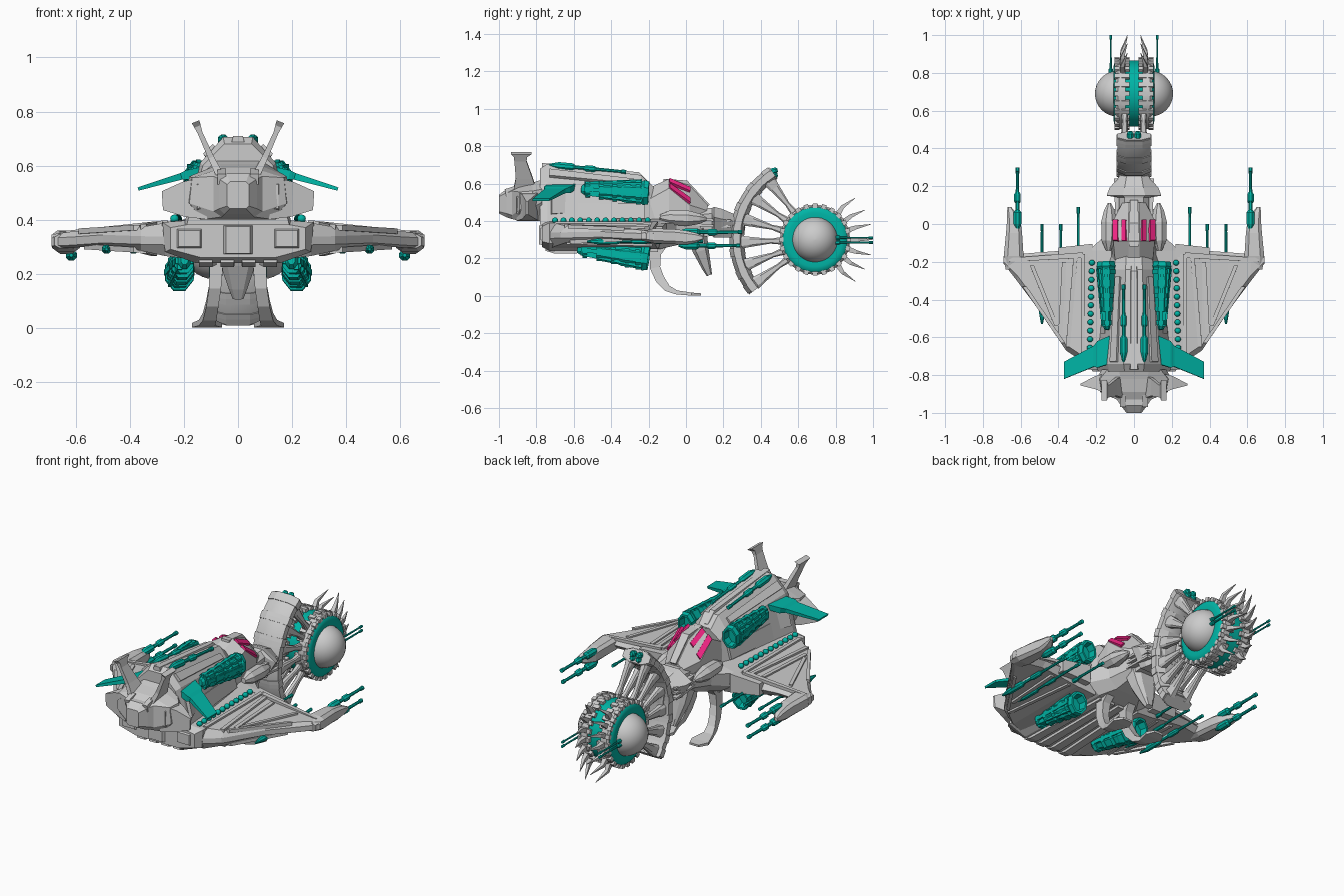
import bpy, bmesh
from math import sin, cos, pi, radians
from mathutils import Vector as V

TEAL, PINK = (0.0, 0.46, 0.38, 1), (0.95, 0.02, 0.25, 1)
mats = {}

def part(name, lofts, color=None, mirror=False, smooth=False):
    """One object from a list of lofts; each loft is a list of equal-length rings."""
    bm = bmesh.new()
    for rings in lofts:
        vs = [[bm.verts.new(p) for p in r] for r in rings]
        n = len(vs[0])
        for a, b in zip(vs, vs[1:]):
            for i in range(n):
                bm.faces.new((a[i], a[(i + 1) % n], b[(i + 1) % n], b[i]))
        bm.faces.new(vs[0])
        bm.faces.new(vs[-1])
    bmesh.ops.recalc_face_normals(bm, faces=bm.faces)
    me = bpy.data.meshes.new(name)
    bm.to_mesh(me)
    bm.free()
    ob = bpy.data.objects.new(name, me)
    bpy.context.collection.objects.link(ob)
    if color:
        if color not in mats:
            mats[color] = bpy.data.materials.new("teal" if color == TEAL else "pink")
            mats[color].diffuse_color = color
        me.materials.append(mats[color])
    if smooth:
        for p in me.polygons:
            p.use_smooth = True
        me.set_sharp_from_angle(angle=radians(35))
    if mirror:
        ob.modifiers.new("mirror", 'MIRROR').use_mirror_merge = False
    return ob

def hull(sections):
    """Symmetric loft along y from half profiles (x, z)."""
    return [[(x, y, z) for x, z in h] + [(-x, y, z) for x, z in reversed(h)] for y, h in sections]

def lathe(p0, p1, prof, n=8):
    """Round loft from p0 to p1; profile is (fraction along, radius)."""
    p0, p1 = V(p0), V(p1)
    a = (p1 - p0).normalized()
    u = a.cross(V((0, 0, 1)))
    u = (u if u.length > .01 else V((1, 0, 0))).normalized()
    w = a.cross(u)
    return [[p0.lerp(p1, t) + r * (u * cos(2 * pi * (i + .5) / n) + w * sin(2 * pi * (i + .5) / n))
             for i in range(n)] for t, r in prof]

def sweep(pts, side=(1, 0, 0), chamfer=1.0):
    """Box-like section along a path; pts are (x, y, z, width along side, height)."""
    P, side, rings = [V(p[:3]) for p in pts], V(side).normalized(), []
    c = chamfer
    shape = [(1, 1), (-1, 1), (-1, -1), (1, -1)] if c == 1 else \
        [(1, c), (c, 1), (-c, 1), (-1, c), (-1, -c), (-c, -1), (c, -1), (1, -c)]
    for i, p in enumerate(pts):
        t = (P[min(i + 1, len(P) - 1)] - P[max(i - 1, 0)]).normalized()
        up = t.cross(side).normalized()
        rings.append([P[i] + side * (sx * p[3] / 2) + up * (sy * p[4] / 2) for sx, sy in shape])
    return rings

def gun(x, y0, y1, z, s, z1=None):
    prof = [(0, .3), (.05, .6), (.12, 1), (.3, 1), (.34, .5), (.45, .5), (.48, .85),
            (.58, .85), (.62, .45), (.93, .4), (.94, .55), (1, .55)]
    return lathe((x, y0, z), (x, y1, z if z1 is None else z1), [(t, r * s) for t, r in prof])

def ball(c, r, n=32, m=16):
    return lathe((c[0] - r, c[1], c[2]), (c[0] + r, c[1], c[2]),
                 [((1 - cos(pi * k / m)) / 2, max(r * sin(pi * k / m), .0005)) for k in range(m + 1)], n)

# --- Fuselage and lower hull
part("upper_hull", [hull([
    (-.78, [(.05, .68), (.13, .60), (.19, .38)]), (-.74, [(.055, .705), (.14, .61), (.20, .38)]),
    (-.24, [(.045, .645), (.10, .57), (.15, .38)]), (-.15, [(.04, .56), (.09, .50), (.12, .38)])])])
part("roof_spine", [hull([(-.77, [(.018, .71), (.03, .66)]), (-.25, [(.015, .66), (.025, .62)]),
                          (-.19, [(.012, .60), (.02, .56)])])])
part("hull_panels", [sweep([(.105, -.73, .655, .05, .02), (.082, -.28, .607, .035, .02)], (1, 0, -1)),
                     sweep([(.175, -.72, .50, .13, .02), (.132, -.6, .50, .12, .02)], (.25, 0, -1)),
                     sweep([(.158, -.58, .45, .09, .02), (.13, -.22, .45, .08, .02)], (.25, 0, -1))], mirror=True)
part("lower_hull", [hull([
    (-.77, [(.14, .39), (.25, .37), (.25, .29), (.14, .26)]),
    (-.73, [(.15, .40), (.28, .39), (.27, .28), (.16, .24)]),
    (-.14, [(.12, .41), (.24, .385), (.21, .30), (.13, .25)]),
    (-.05, [(.09, .43), (.14, .39), (.13, .32), (.08, .27)]),
    (.08, [(.06, .44), (.09, .41), (.09, .34), (.06, .31)])])])
part("stern_plates", [sweep([(0, -.785, .325, .09, .10), (0, -.74, .325, .14, .12)]),
                      sweep([(.18, -.78, .33, .08, .06), (.18, -.75, .33, .11, .09)])], mirror=True)
part("belly_strakes", [sweep([(x, -.75, .25, .05, .02), (x, -.7, .24, .05, .03), (x * .8, -.15, .25, .04, .03)])
                       for x in (.04, .12)], mirror=True)
part("light_beads", [ball((.235 - .012 * (k / 11), -.70 + .045 * k, .403), .016, 10, 6) for k in range(12)],
     TEAL, True, True)

# --- Tail block, fins
part("tail_block", [hull([
    (-.77, [(.08, .62), (.14, .57), (.17, .50), (.13, .40)]),
    (-.82, [(.07, .605), (.18, .56), (.20, .47), (.14, .40)]),
    (-.89, [(.06, .59), (.17, .555), (.18, .46), (.13, .40)]),
    (-.93, [(.05, .57), (.09, .56), (.09, .43), (.06, .41)]),
    (-.96, [(.04, .57), (.07, .55), (.07, .44), (.05, .42)]),
    (-1.0, [(.03, .54), (.04, .53), (.04, .45), (.03, .44)])])])
part("tail_side_spurs", [sweep([(.12, -.845, .48, .12, .16), (.20, -.84, .475, .07, .13),
                                (.28, -.85, .47, .01, .07)], (0, 1, 0))], mirror=True)
part("tail_plates", [sweep([(.13, -.905, .485, .04, .09), (.13, -.86, .485, .06, .13)]),
                     sweep([(.06, -.965, .55, .03, .04), (.06, -.90, .565, .03, .05)])], mirror=True)
part("tail_masts", [sweep([(.06, -.86, .55, .13, .03), (.10, -.865, .63, .09, .022), (.14, -.885, .72, .065, .018),
                           (.15, -.885, .745, .07, .025), (.157, -.88, .762, .11, .03)], (0, 1, 0))], mirror=True)
part("tail_wings", [sweep([(.11, -.66, .585, .15, .03), (.19, -.69, .565, .14, .035), (.21, -.70, .56, .11, .025),
                           (.37, -.775, .513, .09, .012)], (0, 1, 0))], TEAL, True)

# --- Wings
def wing_ring(x, yf, yb, zt, zb):
    zm, d = (zt + zb) / 2, min(.03, (yf - yb) / 4)
    return [(x, yf, zm), (x, yf - d, zt), (x, yb + d, zt), (x, yb, zm + .01), (x, yb, zm - .02),
            (x, yb + d, zb), (x, yf - d, zb)]
part("wings", [[wing_ring(.15, -.12, -.76, .385, .25), wing_ring(.27, -.13, -.73, .388, .265),
                wing_ring(.36, -.14, -.67, .372, .285), wing_ring(.50, -.15, -.46, .362, .305),
                wing_ring(.62, -.16, -.30, .355, .295), wing_ring(.69, -.17, -.21, .345, .30)]], mirror=True)
part("wing_ribs", [sweep([(a, b, z, .022, .02), (c, d, w, .022, .02)]) for a, b, z, c, d, w in
     [(.27, -.70, .387, .27, -.16, .387), (.35, -.65, .373, .31, -.18, .381), (.375, -.63, .37, .58, -.33, .357),
      (.39, -.58, .367, .37, -.20, .37), (.41, -.54, .367, .54, -.22, .359), (.35, -.64, .285, .31, -.18, .275),
      (.375, -.62, .288, .56, -.34, .30), (.40, -.55, .29, .42, -.19, .292)]]
     + [sweep([(.27, -.165, .387, .03, .02), (.66, -.19, .348, .02, .016)], (0, 1, 0))], mirror=True)
part("wing_root_leading_blocks", [sweep([(.22, -.14, .335, .07, .11), (.40, -.15, .335, .05, .07)], (0, 1, 0))],
     mirror=True)
part("wingtip_horns", [sweep([(.635, -.24, .32, .09, .05), (.637, -.17, .32, .105, .08), (.635, -.05, .315, .085, .08),
                              (.636, 0, .31, .075, .075), (.645, .05, .31, .055, .055), (.66, .09, .31, .02, .02)],
                             chamfer=.6)], mirror=True)
part("wingtip_guns", [gun(.617, -.04, .30, .34, .022), gun(.617, -.04, .29, .268, .022)], TEAL, True)
part("wing_guns", [gun(.487, -.53, 0, .29, .018), gun(.387, -.53, 0, .29, .018), gun(.295, -.45, .09, .29, .018)],
     TEAL, True)
part("gun_pylons", [sweep([(x, -.42, .305, .012, .04), (x, -.25, .305, .012, .04)]) for x in (.387, .487)], mirror=True)
part("roof_guns", [gun(.055, -.73, -.32, .70, .021, .662)], TEAL, True)

# --- Teal engine pods, flattened sideways and open at the front
pod = [(0, .018), (.04, .03), (.3, .042), (.33, .05), (.6, .056), (.63, .062), (.9, .065), (.93, .072),
       (1, .066), (1, .052), (.75, .04)]
for nm, p0, p1, squash in (("upper_pods", (.14, -.56, .57), (.15, -.20, .55), .75),
                           ("lower_pods", (.195, -.58, .25), (.222, -.20, .198), .8)):
    p0, p1 = V(p0), V(p1)
    bands = [lathe(c - V((0, .012, 0)), c + V((0, .012, 0)), [(0, r), (1, r)]) for c, r in
             ((p0.lerp(p1, t), .044 + .032 * t) for t in (.1, .3, .5, .7, .85))]
    rails = [sweep([(*(p0.lerp(p1, .05) + V((cos(a), 0, sin(a))) * .03), .022, .022),
                    (*(p0.lerp(p1, .9) + V((cos(a), 0, sin(a))) * .06), .022, .022)])
             for a in (0, pi / 4, pi / 2, -pi / 4, pi)]
    mid = (p0.x + p1.x) / 2
    part(nm, [[[(mid + (q[0] - mid) * squash, q[1], q[2]) for q in r] for r in rings]
              for rings in [lathe(p0, p1, pod)] + bands + rails], TEAL, True)

# --- Cockpit with pink window stripes
part("cockpit", [hull([(-.19, [(.03, .58), (.10, .52), (.12, .39)]), (-.09, [(.03, .625), (.11, .575), (.12, .39)]),
                       (.02, [(.03, .59), (.11, .485), (.10, .39)]),
                       (.115, [(.025, .485), (.06, .455), (.05, .40)])])])
part("cockpit_windows", [sweep([(x, -.09, .644 - .625 * x, w, .02), (x, .02, .630 - 1.31 * x, w, .02)], (1, 0, -.95))
                         for x, w in ((.05, .03), (.095, .036))], PINK, True)
part("cockpit_brow", [sweep([(0, -.12, .615, .05, .02), (0, .0, .605, .05, .025), (0, .12, .48, .04, .02)])])
part("cheek_fairings", [lathe((.135, -.14, .42), (.13, .11, .41), [(0, .015), (.2, .04), (.6, .045), (.85, .03), (1, .01)])],
     mirror=True)

# --- Neck, keel spike and landing claws
part("neck", [hull([(.04, [(.05, .46), (.08, .43), (.07, .31)]), (.14, [(.05, .47), (.08, .44), (.07, .32)]),
                    (.15, [(.06, .475), (.145, .42), (.08, .31)]), (.19, [(.05, .465), (.13, .41), (.07, .31)]),
                    (.25, [(.04, .44), (.08, .40), (.06, .31)]), (.31, [(.04, .42), (.07, .38), (.06, .30)])])])
part("neck_slats", [sweep([(.085, .04, z, .03, .014), (.09, .24, z - .01, .03, .014)]) for z in (.35, .38, .41)], mirror=True)
part("keel_spike", [sweep([(0, .05, .35, .17, .12), (0, .08, .24, .13, .085), (0, .11, .15, .07, .05),
                           (0, .125, .11, .04, .03)], chamfer=.6)])
part("landing_claws", [sweep([(.075, -.12, .29, .05, .06), (.08, -.165, .23, .05, .065), (.085, -.165, .15, .045, .055),
                              (.095, -.14, .09, .045, .05), (.105, -.10, .04, .05, .036), (.115, -.05, .018, .06, .022),
                              (.115, .03, .009, .11, .016), (.11, .08, .007, .06, .012)])], mirror=True)

# --- Forward sphere drum (axis along x)
CY, CZ = .69, .30
def pol(x, a, r):
    return (x, CY + r * cos(radians(a)), CZ + r * sin(radians(a)))
part("drum_core", [lathe((-.05, CY, CZ), (.05, CY, CZ), [(0, .175), (1, .175)], 40)], TEAL, smooth=True)
part("drum_balls", [ball((.085, CY, CZ), .122)], None, True, True)
part("drum_rims", [lathe((.045, CY, CZ), (.095, CY, CZ), [(0, .165), (0, .187), (.8, .187), (1, .178), (1, .165)], 40)],
     None, True, True)
part("drum_collars", [lathe((.085, CY, CZ), (.108, CY, CZ),
                            [(0, .165), (.45, .174), (.8, .165), (1, .145), (.9, .118)], 40)], TEAL, True, True)
part("drum_teeth", [sweep([(*pol(x, a, .17), w, .028), (*pol(x, a, .193), w, .024)])
                    for x, w in ((.045, .04), (.09, .025)) for a in range(0, 360, 15)], mirror=True)
part("drum_spikes", [sweep([(*pol(.06, a, .18), .03, .03), (*pol(.062, a + .04 * a, .23), .02, .02),
                            (*pol(.035, a * .96, .31), .002, .002)])
                     for a in range(-48, 50, 16)], mirror=True)
part("drum_guns", [lathe((.123, .76, z), (.123, 1.0, z), [(0, .012), (.25, .012), (.28, .006), (.9, .005), (.91, .008), (1, .008)])
                   for z in (.285, .31)], TEAL, True)

# --- Arc-shaped bow frame with bands, spokes and turret
def arc(a0, a1, r, w, h, n):
    return sweep([(*pol(0, a0 + (a1 - a0) * k / n, r), w, h) for k in range(n + 1)], chamfer=.48)
part("bow_arc", [arc(122, 220, .42, .175, .075, 16)], smooth=True)
part("bow_arc_bands", [arc(a - 3, a + 3, .42, .185, .082, 2) for a in (126, 141, 157, 173, 189, 205, 216)])
part("bow_spokes", [sweep([(*pol(.05, a, .40), .05, .07), (*pol(.05, a, .35), .035, .055),
                           (*pol(.05, a, .24), .028, .026), (*pol(.05, a, .18), .035, .04)], chamfer=.6)
                    for a in (128, 146, 164, 182, 200, 216)], mirror=True)
part("bow_turret", [lathe((x, .44, z), (x, .49, z + .012), [(0, .012), (.4, .018), (.8, .018), (1, .01)])
                    for x, z in ((.02, .635), (.02, .66))], TEAL, True)
